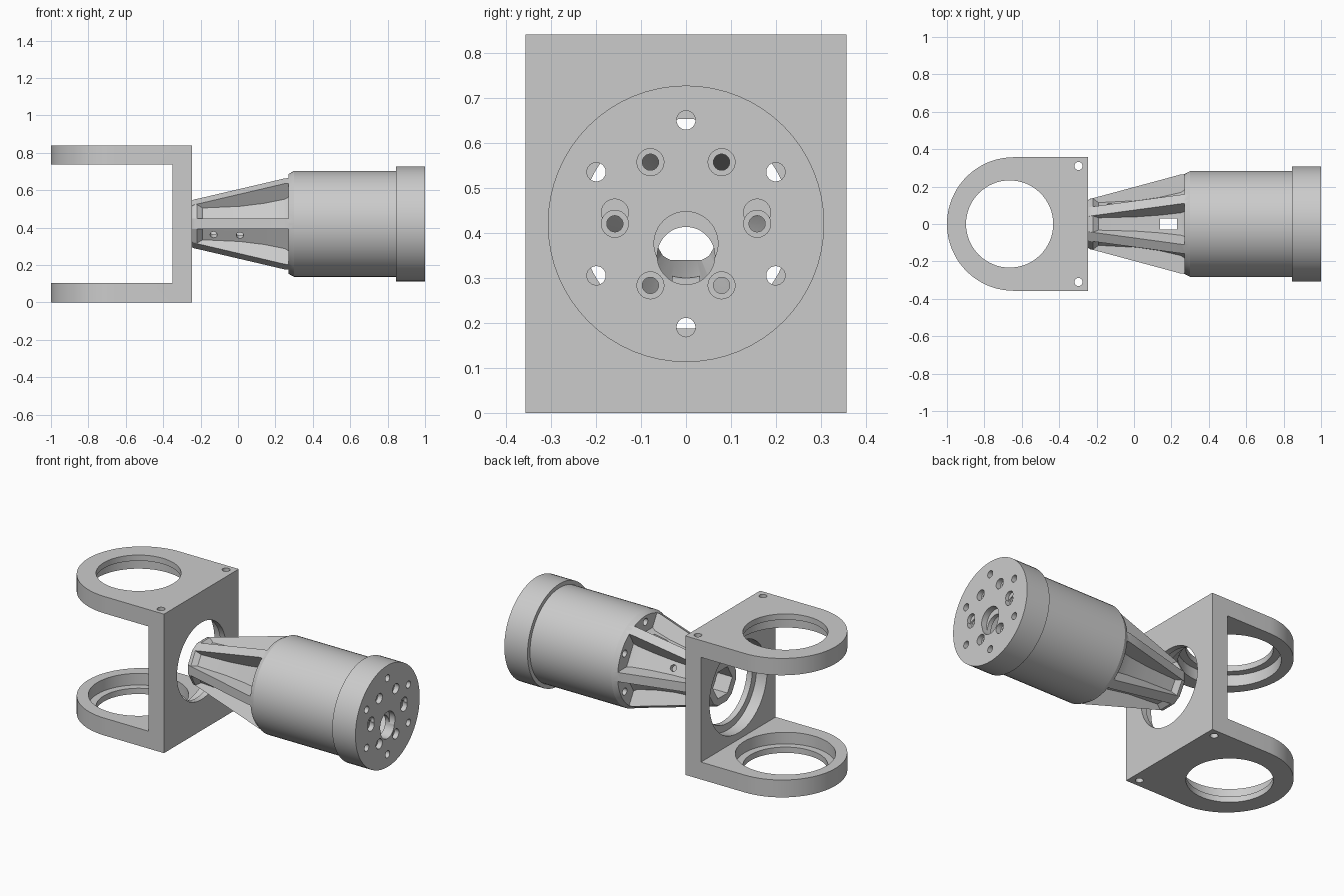
import bpy, bmesh
from math import sin, cos, pi, radians, sqrt

if "Cube" in bpy.data.objects:
    bpy.data.objects.remove(bpy.data.objects["Cube"])

CZ = 0.42  # height of the motor axis
DIAG = (cos(radians(30)), sin(radians(30)))

# Local (s along axis, a, b) -> world
AXES = {
    'X': lambda s, a, b: (s, a, b + CZ),
    'Z': lambda s, a, b: (a, b, s),
    'D': lambda s, a, b: (a, s * DIAG[0] - b * DIAG[1], CZ + s * DIAG[1] + b * DIAG[0]),
}


def ring(r, n=64, ca=0.0, cb=0.0):
    return [(ca + r * cos(2 * pi * i / n), cb + r * sin(2 * pi * i / n)) for i in range(n)]


def rect(a0, a1, b0, b1):
    return [(a0, b0), (a1, b0), (a1, b1), (a0, b1)]


def loft(name, stations, axis='X'):
    """Closed solid through matching cross-sections placed along an axis."""
    bm = bmesh.new()
    rows = [[bm.verts.new(AXES[axis](s, a, b)) for a, b in pts] for s, pts in stations]
    n = len(rows[0])
    for lo, hi in zip(rows, rows[1:]):
        for i in range(n):
            j = (i + 1) % n
            bm.faces.new((lo[i], lo[j], hi[j], hi[i]))
    bm.faces.new(rows[0])
    bm.faces.new(rows[-1])
    bmesh.ops.recalc_face_normals(bm, faces=bm.faces)
    me = bpy.data.meshes.new(name)
    bm.to_mesh(me)
    bm.free()
    ob = bpy.data.objects.new(name, me)
    bpy.context.collection.objects.link(ob)
    return ob


def prism(s0, s1, pts, axis='X'):
    return loft('cutter', [(s0, pts), (s1, pts)], axis)


def boolean(ob, other, op='DIFFERENCE'):
    mod = ob.modifiers.new('bool', 'BOOLEAN')
    mod.operation, mod.solver, mod.object = op, 'EXACT', other
    bpy.context.view_layer.objects.active = ob
    bpy.ops.object.modifier_apply(modifier=mod.name)
    bpy.data.objects.remove(other)


def smooth(ob):
    bpy.ops.object.select_all(action='DESELECT')
    ob.select_set(True)
    bpy.context.view_layer.objects.active = ob
    bpy.ops.object.shade_smooth_by_angle(angle=radians(25))


# Bracket: rounded block hollowed into a U
W, BX = 0.357, -0.643
arc = [(BX + W * cos(pi / 2 + pi * i / 40), W * sin(pi / 2 + pi * i / 40)) for i in range(41)]
outline = [(-0.245, -W), (-0.245, W)] + arc
bracket = loft('u_bracket', [(0, outline), (0.84, outline)], 'Z')
boolean(bracket, prism(0.105, 0.738, rect(-1.2, -0.35, -0.6, 0.6), 'Z'))
# Arm bores, with wider seats on the inner faces
HX = -0.665
boolean(bracket, prism(-0.1, 1.0, ring(0.233, 64, HX), 'Z'))
boolean(bracket, prism(0.035, 0.805, ring(0.275, 64, HX), 'Z'))
# Plate bore and its inner seat
boolean(bracket, prism(-0.4, -0.2, ring(0.233)))
boolean(bracket, prism(-0.4, -0.28, ring(0.275)))
# Corner screw holes
for y in (-0.31, 0.31):
    boolean(bracket, prism(-0.1, 1.0, ring(0.022, 16, -0.297, y), 'Z'))
smooth(bracket)


# Motor housing: ribbed neck joined to a round body
def ribbed(radius, floor, w=0.028):
    """Six ribs of constant width standing on a hexagonal core."""
    inner = min(radius, (floor - w * 0.5) / (sqrt(3) / 2))
    pts = []
    for k in range(6):
        c, s = cos(k * pi / 3), sin(k * pi / 3)
        for u, v in ((inner, -w), (radius, -w), (radius, w), (inner, w)):
            pts.append((u * c - v * s, u * s + v * c))
    return pts


def tip(radius):
    return ribbed(radius, radius * 0.866 + 0.013)


housing = loft('motor_housing', [
    (-0.245, tip(0.128)), (-0.235, tip(0.135)), (-0.22, tip(0.138)),
    (-0.19, ribbed(0.146, 0.113)), (0.01, ribbed(0.200, 0.122)),
    (0.14, ribbed(0.235, 0.138)), (0.25, ribbed(0.265, 0.160)),
    (0.32, ribbed(0.270, 0.200))])
body = loft('body', [(0.27, ring(0.267)), (0.30, ring(0.283)), (0.845, ring(0.283))])
boolean(housing, body, 'UNION')
# Hollow inside, hexagonal socket at the tip
boolean(housing, loft('cavity', [(-0.12, ring(0.07)), (0.50, ring(0.19)), (0.9, ring(0.19))]))
boolean(housing, prism(-0.3, -0.03, ring(0.0924, 6)))
# Wire windows through top and bottom pockets
boolean(housing, prism(-0.1, 1.0, rect(0.14, 0.23, -0.03, 0.03), 'Z'))
# Set screw holes across the neck
for x in (-0.13, 0.01):
    boolean(housing, prism(-0.4, 0.4, ring(0.019, 20, x), 'D'))

# End cap, hollow behind its face
cap = loft('end_cap', [(0.845, ring(0.307)), (1.0, ring(0.307))])
boolean(cap, prism(0.8, 0.94, ring(0.19)))
# Six long screw holes through cap and body
for k in range(6):
    t = radians(30 + 60 * k)
    y, z = 0.23 * cos(t), 0.23 * sin(t)
    boolean(cap, prism(0.8, 1.1, ring(0.021, 24, y, z)))
    boolean(housing, prism(0.255, 0.9, ring(0.021, 24, y, z)))
# Six counterbored motor screw holes
for k in range(6):
    y, z = 0.158 * cos(k * pi / 3), 0.158 * sin(k * pi / 3)
    boolean(cap, prism(0.9, 1.1, ring(0.018, 24, y, z)))
    boolean(cap, prism(0.97, 1.1, ring(0.03, 24, y, z)))
    if k % 3 == 0:
        boolean(cap, prism(0.98, 1.1, ring(0.03, 24, y, z + 0.025)))
# Offset shaft opening
boolean(cap, prism(0.9, 1.1, ring(0.064, 48, 0, -0.071)))
boolean(cap, prism(0.965, 1.1, ring(0.071, 48, 0, -0.044)))
smooth(housing)
smooth(cap)
